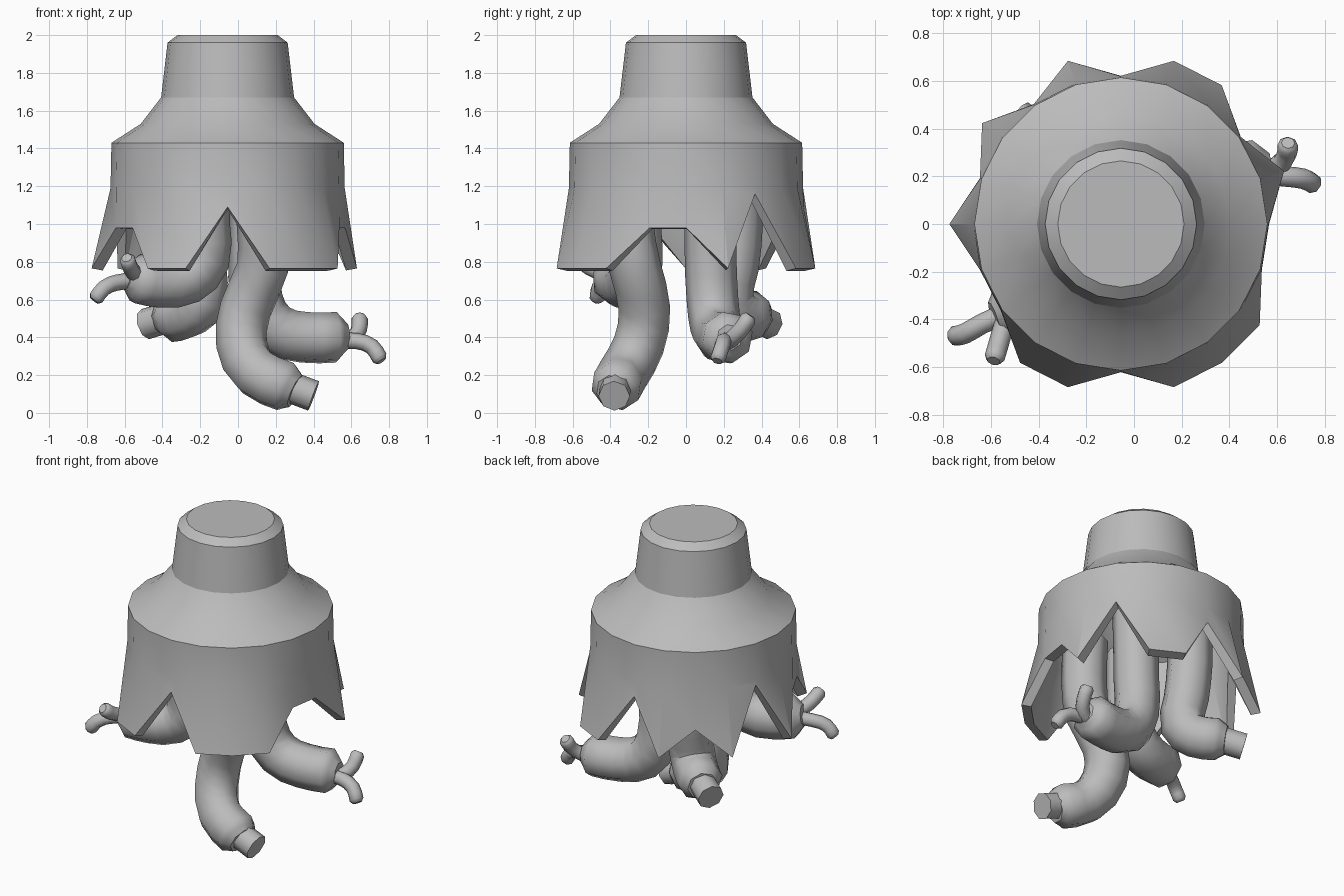
import bpy, bmesh, math
from mathutils import Vector

if "Cube" in bpy.data.objects:
    bpy.data.objects.remove(bpy.data.objects["Cube"])

GREY = (0.5, 0.5, 0.5, 1)
grey = bpy.data.materials.new("plain grey")
grey.use_nodes = True
grey.diffuse_color = GREY
grey.node_tree.nodes["Principled BSDF"].inputs["Base Color"].default_value = GREY


def activate(obj):
    bpy.ops.object.select_all(action="DESELECT")
    obj.select_set(True)
    bpy.context.view_layer.objects.active = obj


def tube(name, path, radii):
    """Eight-sided smooth tube through the path, with flat ends."""
    curve = bpy.data.curves.new(name, "CURVE")
    curve.dimensions = "3D"
    curve.bevel_depth = 1.0
    curve.bevel_resolution = 2
    curve.use_fill_caps = True
    curve.resolution_u = 2
    spline = curve.splines.new("BEZIER")
    spline.bezier_points.add(len(path) - 1)
    for point, co, radius in zip(spline.bezier_points, path, radii):
        point.co = co
        point.radius = radius
        point.handle_left_type = point.handle_right_type = "AUTO"
    obj = bpy.data.objects.new(name, curve)
    bpy.context.collection.objects.link(obj)
    activate(obj)
    bpy.ops.object.convert(target="MESH")
    obj = bpy.context.object
    obj.data.materials.clear()
    obj.data.materials.append(grey)
    bpy.ops.object.shade_smooth_by_angle(angle=math.radians(60))


def limb(name, path, radius, taper):
    """Tube of even thickness that narrows over a short tip."""
    path = [Vector(p) for p in path]
    tip = path[-1] + (path[-1] - path[-2]).normalized() * radius * 0.45
    tube(name, path + [tip], [radius] * len(path) + [radius * taper])


def leg(name, path):
    limb(name, path, 0.137, 0.68)


def arm(name, path):
    limb(name, path, 0.137, 0.5)


def finger(name, path):
    limb(name, path, 0.043, 0.65)


# Bell-shaped hood with a torn hem
SIDES = 20
CENTRE_X = -0.055
PROFILE = [(0.265, 2.0), (0.318, 1.96), (0.352, 1.67), (0.46, 1.53),
           (0.615, 1.43), (0.62, 1.19)]
HEM_RADIUS, HEM_Z, NOTCH_RADIUS = 0.72, 0.765, 0.622
# Notch heights by column number, counted anticlockwise from +x
NOTCHES = {0: 0.98, 2: 1.16, 5: 1.09, 7: 0.92, 9: 1.16,
           11: 0.98, 12: 0.98, 15: 1.09, 19: 0.98}

bm = bmesh.new()


def column_vert(column, radius, z):
    a = math.tau * column / SIDES
    return bm.verts.new((CENTRE_X + radius * math.cos(a), radius * math.sin(a), z))


rings = [[column_vert(c, r, z) for c in range(SIDES)] for r, z in PROFILE]
rings.append([column_vert(c, NOTCH_RADIUS if c in NOTCHES else HEM_RADIUS,
                          NOTCHES.get(c, HEM_Z)) for c in range(SIDES)])
bm.faces.new(rings[0])
for upper, lower in zip(rings, rings[1:]):
    for c in range(SIDES):
        n = (c + 1) % SIDES
        bm.faces.new((upper[c], lower[c], lower[n], upper[n]))
bm.normal_update()
mesh = bpy.data.meshes.new("torn_hood")
bm.to_mesh(mesh)
bm.free()
mesh.materials.append(grey)
hood = bpy.data.objects.new("torn_hood", mesh)
bpy.context.collection.objects.link(hood)
activate(hood)
solid = hood.modifiers.new("thickness", "SOLIDIFY")
solid.thickness = 0.06
solid.offset = -1
bpy.ops.object.modifier_apply(modifier=solid.name)
bpy.ops.object.shade_smooth_by_angle(angle=math.radians(28))

# Front leg and its stub foot
leg("front_leg", [(0.12, -0.31, 1.3), (0.13, -0.31, 1.0), (0.13, -0.27, 0.77),
                  (0.04, -0.22, 0.55), (0.02, -0.25, 0.36),
                  (0.1, -0.33, 0.21), (0.25, -0.37, 0.14)])
tube("front_stub", [(0.24, -0.37, 0.15), (0.4, -0.38, 0.09)], [0.083, 0.083])

# Back leg and its stub foot
leg("back_leg", [(-0.2, 0.27, 1.3), (-0.21, 0.27, 1.0), (-0.2, 0.25, 0.78),
                 (-0.2, 0.22, 0.6), (-0.26, 0.27, 0.53), (-0.35, 0.35, 0.51)])
tube("back_stub", [(-0.36, 0.36, 0.51), (-0.49, 0.44, 0.47)], [0.083, 0.083])

# Left arm with two fingers
arm("left_arm", [(0.1, 0.13, 1.3), (0.09, 0.13, 0.85), (0.1, 0.14, 0.6),
                 (0.19, 0.16, 0.45), (0.35, 0.19, 0.4), (0.52, 0.22, 0.4)])
finger("left_upper_finger", [(0.54, 0.22, 0.37), (0.6, 0.24, 0.39),
                             (0.64, 0.29, 0.44), (0.645, 0.33, 0.5)])
finger("left_lower_finger", [(0.54, 0.21, 0.38), (0.63, 0.2, 0.38),
                             (0.71, 0.19, 0.35), (0.75, 0.17, 0.29)])

# Right arm with two fingers
arm("right_arm", [(-0.18, -0.27, 1.3), (-0.18, -0.27, 1.0), (-0.18, -0.26, 0.81),
                  (-0.27, -0.28, 0.71), (-0.42, -0.33, 0.69), (-0.53, -0.37, 0.71)])
finger("right_outer_finger", [(-0.55, -0.38, 0.7), (-0.64, -0.42, 0.69),
                              (-0.71, -0.46, 0.66), (-0.75, -0.47, 0.61)])
finger("right_front_finger", [(-0.53, -0.38, 0.72), (-0.55, -0.44, 0.74),
                              (-0.57, -0.51, 0.77), (-0.585, -0.56, 0.81)])
